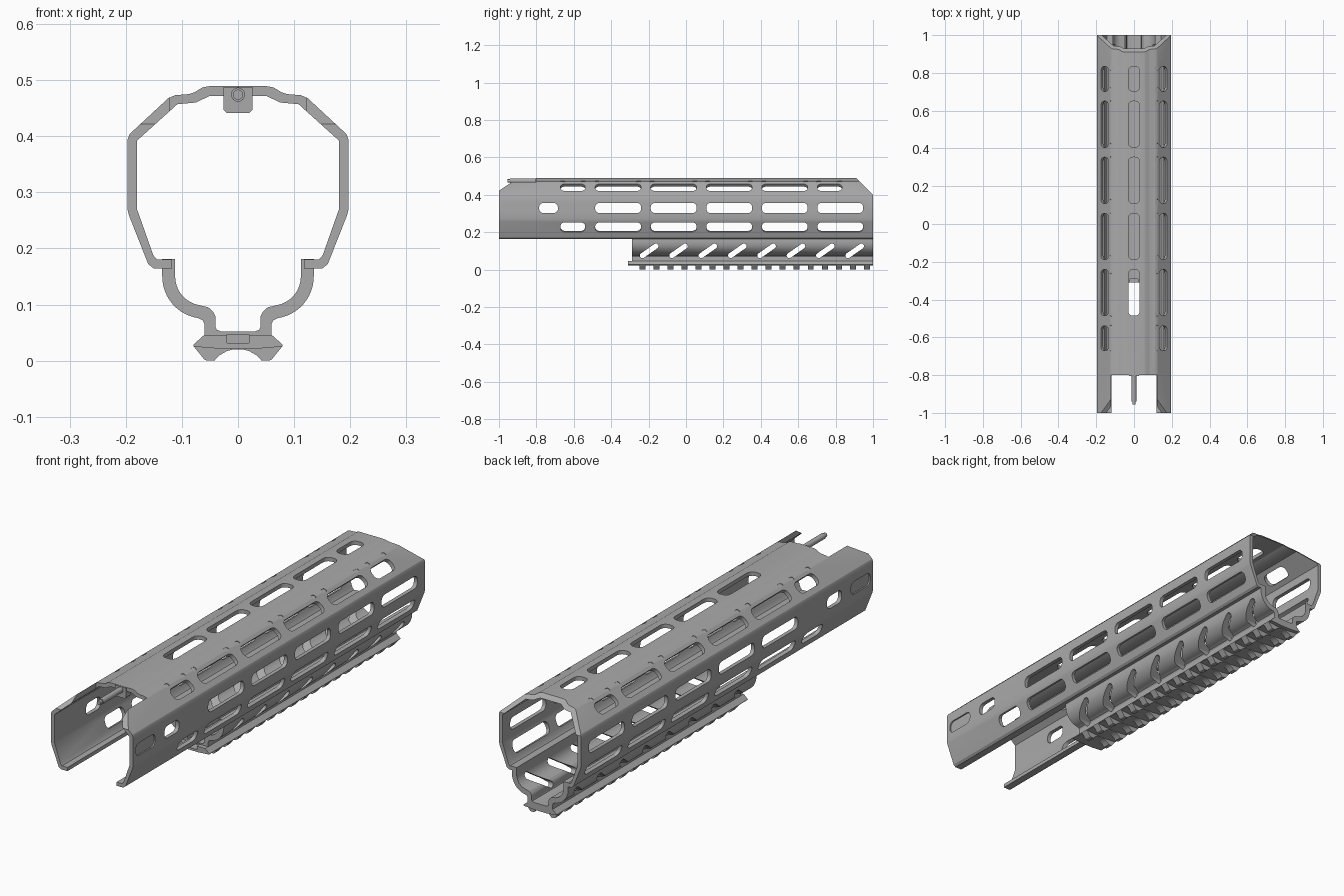
import bpy, bmesh, math
from mathutils import Matrix, Vector

if "Cube" in bpy.data.objects:
    bpy.data.objects.remove(bpy.data.objects["Cube"])

metal = bpy.data.materials.new("anodised grey")
metal.use_nodes = True
GREY = (0.4, 0.4, 0.4, 1)
metal.diffuse_color = GREY
metal.node_tree.nodes["Principled BSDF"].inputs["Base Color"].default_value = GREY


def make(name, bm):
    bmesh.ops.recalc_face_normals(bm, faces=bm.faces)
    mesh = bpy.data.meshes.new(name)
    bm.to_mesh(mesh)
    bm.free()
    mesh.materials.append(metal)
    obj = bpy.data.objects.new(name, mesh)
    bpy.context.collection.objects.link(obj)
    return obj


def prism(bm, points, offset):
    """Close a 3D outline and extrude it along offset."""
    face = bm.faces.new([bm.verts.new(p) for p in points])
    new = bmesh.ops.extrude_face_region(bm, geom=[face], use_keep_orig=True)["geom"]
    bmesh.ops.translate(bm, vec=offset, verts=[g for g in new if isinstance(g, bmesh.types.BMVert)])


def mirrored_outline(outer, inner=()):
    flip = lambda pts: [(-x, z) for x, z in pts]
    return list(outer) + flip(outer[::-1]) + flip(inner[::-1]) + list(inner)


def along_y(bm, outline, y0, y1):
    prism(bm, [(x, y0, z) for x, z in outline], Vector((0, y1 - y0, 0)))


def along_x(bm, outline, half=0.3):
    prism(bm, [(-half, y, z) for y, z in outline], Vector((2 * half, 0, 0)))


def box(bm, x, y0, y1, z0, z1):
    along_y(bm, [(-x, z0), (x, z0), (x, z1), (-x, z1)], y0, y1)


def slot(bm, centre, normal, length, height, radius, depth, roll=0):
    """Rounded rectangle cutter; its long side runs along y unless rolled."""
    n = Vector((normal[0], 0, normal[1])).normalized()
    y = Vector((0, 1, 0))
    m = Matrix((y, n.cross(y), n)).transposed() @ Matrix.Rotation(roll, 3, "Z")
    pts = []
    for k in range(4):
        cu = (length / 2 - radius) * (1 if k in (0, 3) else -1)
        cv = (height / 2 - radius) * (1 if k < 2 else -1)
        for j in range(6):
            a = math.pi / 2 * (k + j / 5)
            local = Vector((cu + radius * math.cos(a), cv + radius * math.sin(a), -depth))
            pts.append(Vector(centre) + m @ local)
    prism(bm, pts, n * 2 * depth)


def cut(obj, bm):
    cutter = make("cutter", bm)
    mod = obj.modifiers.new("cut", "BOOLEAN")
    mod.operation, mod.solver, mod.object = "DIFFERENCE", "EXACT", cutter
    graph = bpy.context.evaluated_depsgraph_get()
    mesh = bpy.data.meshes.new_from_object(obj.evaluated_get(graph))
    obj.modifiers.clear()
    obj.data = mesh
    bpy.data.objects.remove(cutter)


def arc(cx, cz, r, a0, a1, n=12):
    angles = [math.radians(a0 + (a1 - a0) * i / n) for i in range(n + 1)]
    return [(cx + r * math.cos(a), cz + r * math.sin(a)) for a in angles]


# Faceted upper shell, open along the bottom
shell_outer = [(0.118, 0.164), (0.15, 0.164), (0.16, 0.172), (0.194, 0.258), (0.197, 0.27),
               (0.197, 0.394), (0.193, 0.404), (0.124, 0.468), (0.112, 0.473), (0.088, 0.475),
               (0.078, 0.478), (0.063, 0.487), (0.052, 0.489)]
shell_inner = [(0.05, 0.472), (0.075, 0.46), (0.108, 0.457), (0.18, 0.392), (0.18, 0.27),
               (0.151, 0.188), (0.144, 0.18), (0.118, 0.18)]
bm = bmesh.new()
along_y(bm, mirrored_outline(shell_outer, shell_inner), -1, 1)
shell = make("upper_shell", bm)

# Sloped ends and the open notch at the top front
bm = bmesh.new()
along_x(bm, [(0.91, 0.49), (1.01, 0.39), (1.01, 0.55), (0.91, 0.55)])
along_x(bm, [(-1.01, 0.415), (-0.92, 0.475), (-0.92, 0.55), (-1.01, 0.55)])
cut(shell, bm)
bm = bmesh.new()
box(bm, 0.122, -1.1, -0.8, 0.36, 0.6)
cut(shell, bm)

# Rows of mounting slots
rows = [-0.363 + 0.297 * i for i in range(5)]
LONG, SHORT = 0.245, 0.132
upper_row = [(-0.605, SHORT)] + [(y, LONG) for y in rows[:4]] + [(0.768, SHORT)]
lower_row = [(-0.605, SHORT)] + [(y, LONG) for y in rows]
side_row = [(-0.735, 0.1)] + [(y, LONG) for y in rows]
bm = bmesh.new()
for y, length in upper_row[1:]:
    slot(bm, (0, y, 0.48), (0, 1), length, 0.06, 0.025, 0.04)
for s in (-1, 1):
    for y, length in upper_row:
        slot(bm, (s * 0.153, y, 0.436), (s * 0.67, 0.74), length, 0.054, 0.022, 0.04)
    for y, length in lower_row:
        slot(bm, (s * 0.175, y, 0.229), (s * 0.93, -0.37), length, 0.054, 0.022, 0.04)
    for y, length in side_row:
        slot(bm, (s * 0.19, y, 0.329), (s, 0), length, 0.054, 0.022, 0.04)
    # Shallow blind pocket near the front
    slot(bm, (s * 0.197, -0.915, 0.329), (s, 0), 0.132, 0.054, 0.022, 0.006)
cut(shell, bm)

# Small index notches along the upper ridges
bm = bmesh.new()
for s in (-1, 1):
    for y, length in upper_row:
        for end in (-1, 1):
            slot(bm, (s * 0.122, y + end * (length / 2 - 0.01), 0.474), (s * 0.45, 0.9),
                 0.026, 0.018, 0.008, 0.007)
cut(shell, bm)

# Curved lower cradle with rail base
cradle_outer = [(0.135, 0.181)] + arc(0.06, 0.15, 0.075, 0, -82) + [
    (0.063, 0.072), (0.06, 0.066), (0.06, 0.046), (0.08, 0.028), (0.078, 0.025), (0.03, 0.021)]
cradle_inner = [(0.03, 0.052), (0.038, 0.055), (0.04, 0.06), (0.04, 0.078), (0.044, 0.087),
                (0.053, 0.095)] + arc(0.06, 0.15, 0.052, -80, 0) + [(0.112, 0.181)]
bm = bmesh.new()
along_y(bm, mirrored_outline(cradle_outer, cradle_inner), -0.29, 1)
cradle = make("lower_cradle", bm)

# Slanted vents through both cradle walls
bm = bmesh.new()
for i in range(8):
    slot(bm, (0, -0.197 + 0.157 * i, 0.1), (1, 0), 0.115, 0.028, 0.0138, 0.25, -math.radians(35))
# Keep the vents rising toward the rear
if max(v.co.z for v in bm.verts if v.co.y < -0.2) > 0.11:
    bmesh.ops.transform(bm, verts=bm.verts, matrix=Matrix.Translation((0, 0, 0.2)) @ Matrix.Diagonal((1, 1, -1, 1)))
cut(cradle, bm)

# Rail lip in front of the cradle
bm = bmesh.new()
along_y(bm, mirrored_outline([(0.06, 0.046), (0.08, 0.028), (0.078, 0.025), (0.03, 0.021)]), -0.31, -0.28)
lip = make("rail_lip", bm)
for part in (cradle, lip):
    bm = bmesh.new()
    box(bm, 0.02, -0.33, -0.27, 0.031, 0.047)
    cut(part, bm)

# Rail teeth
bm = bmesh.new()
tooth = [(0.08, 0.027), (0.077, 0.023), (0.06, 0.002), (0.055, 0), (0.042, 0),
         (0.034, 0.009), (0.02, 0.017), (0.008, 0.02)]
for i in range(17):
    y = -0.233 + 0.075 * i
    along_y(bm, mirrored_outline(tooth), y - 0.016, y + 0.016)
teeth = make("rail_teeth", bm)

# Pin holder and guide pin at the top front
bm = bmesh.new()
along_y(bm, mirrored_outline([(0.02, 0.441), (0.026, 0.447), (0.026, 0.488)]), -0.805, -0.77)
holder = make("pin_holder", bm)
bm = bmesh.new()
along_y(bm, arc(0, 0.474, 0.0125, 0, 345, 23), -0.94, -0.8)
along_y(bm, arc(0, 0.474, 0.009, 0, 345, 23), -0.955, -0.94)
pin = make("guide_pin", bm)

for obj in (shell, cradle, lip, teeth, holder, pin):
    bpy.ops.object.select_all(action="DESELECT")
    obj.select_set(True)
    bpy.context.view_layer.objects.active = obj
    bpy.ops.object.shade_smooth_by_angle(angle=math.radians(25))
